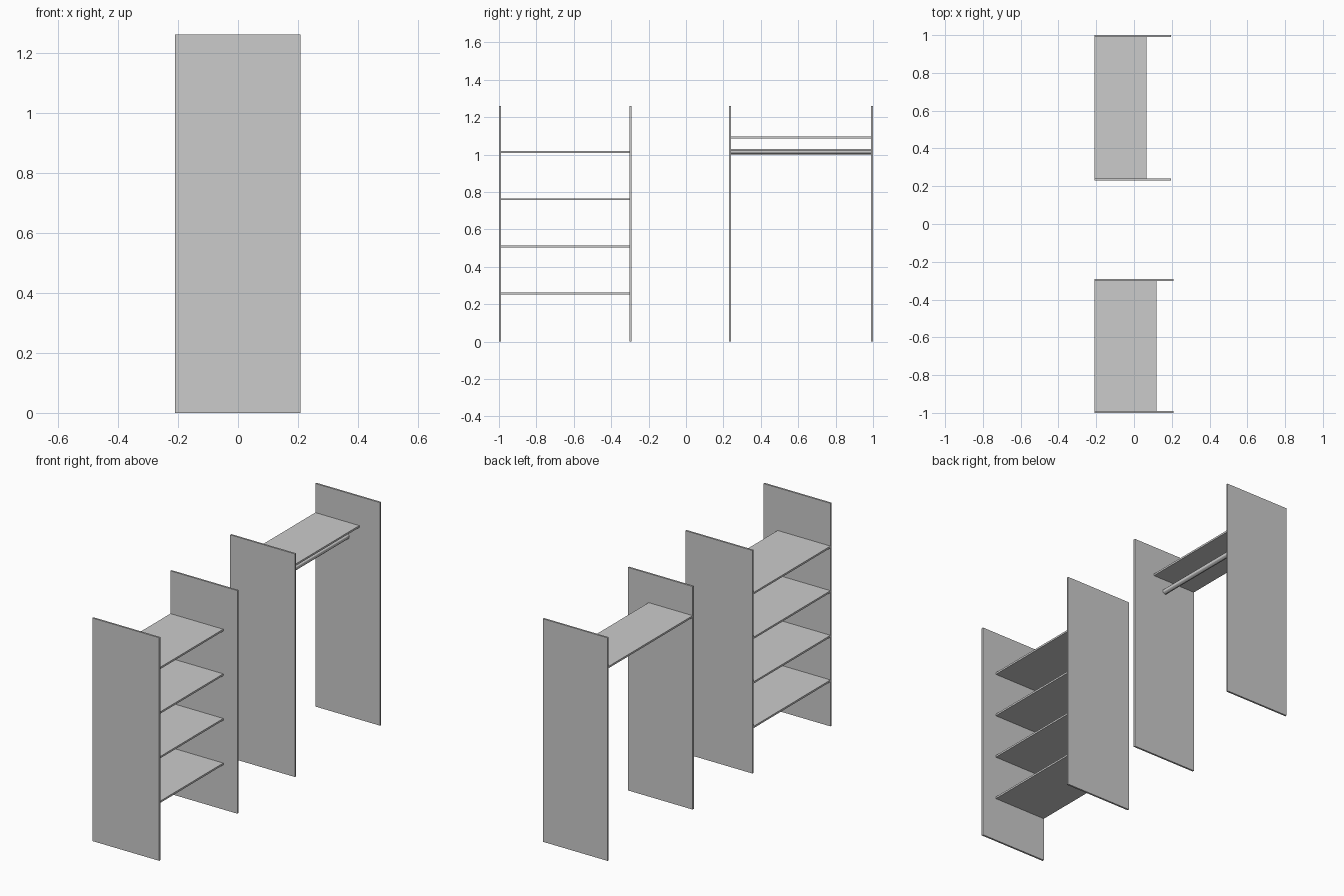
import bpy
import math

if "Cube" in bpy.data.objects:
    bpy.data.objects.remove(bpy.data.objects["Cube"])

T = 0.0105  # board thickness


def board(name, x, y, z):
    """Box spanning the given (min, max) ranges."""
    bpy.ops.mesh.primitive_cube_add(
        size=1, location=[(a + b) / 2 for a, b in (x, y, z)])
    ob = bpy.context.object
    ob.name = name
    ob.dimensions = [b - a for a, b in (x, y, z)]
    bpy.ops.object.transform_apply(location=False, rotation=False, scale=True)
    return ob


BACK, HEIGHT = -0.21, 1.26

# Shelf unit: two side panels with four evenly spaced shelves
for side, y in (("left", -1.0), ("right", -0.303)):
    board(f"shelf_unit_{side}_panel", (BACK, 0.208), (y, y + T), (0, HEIGHT))
for i in range(1, 5):
    z = 0.252 * i
    board(f"shelf_{i}", (BACK, 0.12), (-1.0 + T, -0.303), (z, z + T))

# Hanging unit: two side panels and a top shelf
for side, y in (("left", 0.23), ("right", 1.0 - T)):
    board(f"hanging_unit_{side}_panel", (BACK, 0.195), (y, y + T), (0, HEIGHT))
board("hanging_unit_shelf", (BACK, 0.065), (0.23 + T, 1.0 - T), (1.085, 1.085 + T))

# Clothes rail below the shelf
y0, y1 = 0.23 + T, 1.0 - T
bpy.ops.mesh.primitive_cylinder_add(
    vertices=12, radius=0.015, depth=y1 - y0,
    location=(-0.012, (y0 + y1) / 2, 1.015), rotation=(math.pi / 2, 0, 0))
bpy.context.object.name = "clothes_rail"
bpy.ops.object.shade_smooth_by_angle()
